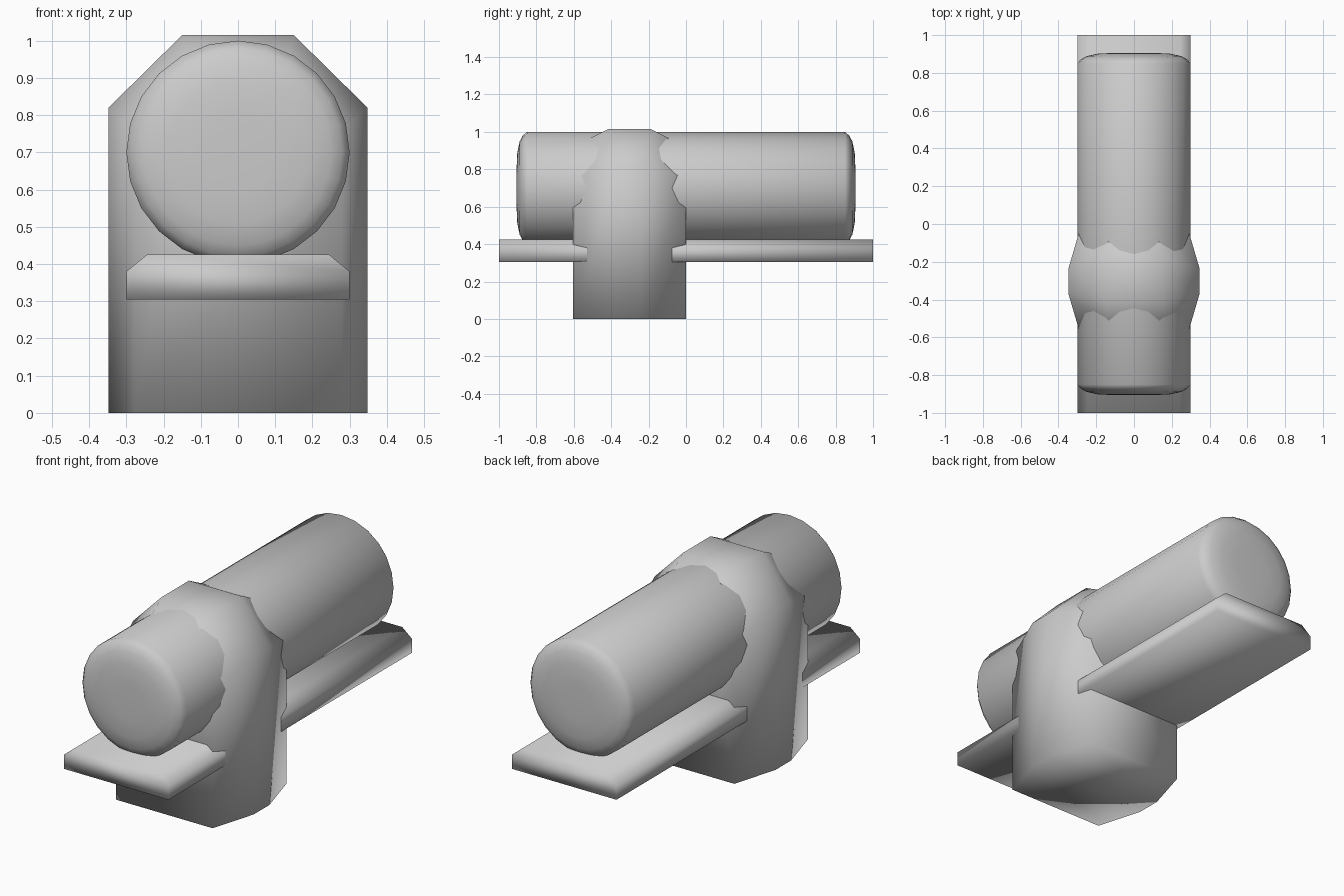
import bpy, bmesh
from math import sin, cos, pi

if "Cube" in bpy.data.objects:
    bpy.data.objects.remove(bpy.data.objects["Cube"])


def loft(name, rings):
    """Skin a list of equal-length closed rings and cap both ends."""
    bm = bmesh.new()
    loops = [[bm.verts.new(p) for p in ring] for ring in rings]
    n = len(loops[0])
    for a, b in zip(loops, loops[1:]):
        for i in range(n):
            j = (i + 1) % n
            bm.faces.new((a[i], a[j], b[j], b[i]))
    bm.faces.new(loops[0])
    bm.faces.new(loops[-1])
    bmesh.ops.recalc_face_normals(bm, faces=bm.faces)
    mesh = bpy.data.meshes.new(name)
    bm.to_mesh(mesh)
    bm.free()
    mesh.shade_smooth()
    obj = bpy.data.objects.new(name, mesh)
    bpy.context.collection.objects.link(obj)
    return obj


def mirrored(half):
    """Close a right-hand half outline (x, ...) with its mirror image."""
    return half + [(-p[0], *p[1:]) for p in reversed(half)]


# Horizontal barrel with softly domed ends
SIDES = 24
end = [(0.10, 0.906), (0.19, 0.902), (0.25, 0.889), (0.28, 0.873), (0.30, 0.85)]
profile = [(r, -y) for r, y in end] + [(r, y) for r, y in reversed(end)]
loft("barrel", [[(r * sin(2 * pi * i / SIDES), y, 0.7 + r * cos(2 * pi * i / SIDES))
                 for i in range(SIDES)] for r, y in profile])

# Long board with chamfered top edges
board = mirrored([(0.30, 0.305), (0.30, 0.38), (0.245, 0.425)])
loft("board", [[(x, y, z) for x, z in board] for y in (-1, 1)])

# Upright post, tapering towards its front and back faces
CY = -0.3025
rings = []
for s in (-1, 1):
    outer = mirrored([(0.278, CY + s * 0.3025, 0), (0.278, CY + s * 0.3025, 0.755),
                      (0.12, CY + s * 0.3025, 0.92)])
    ridge = mirrored([(0.348, CY + s * 0.064, 0), (0.348, CY + s * 0.064, 0.82),
                      (0.15, CY + s * 0.113, 1.015)])
    rings += [outer, ridge] if s < 0 else [ridge, outer]
loft("post", rings)
